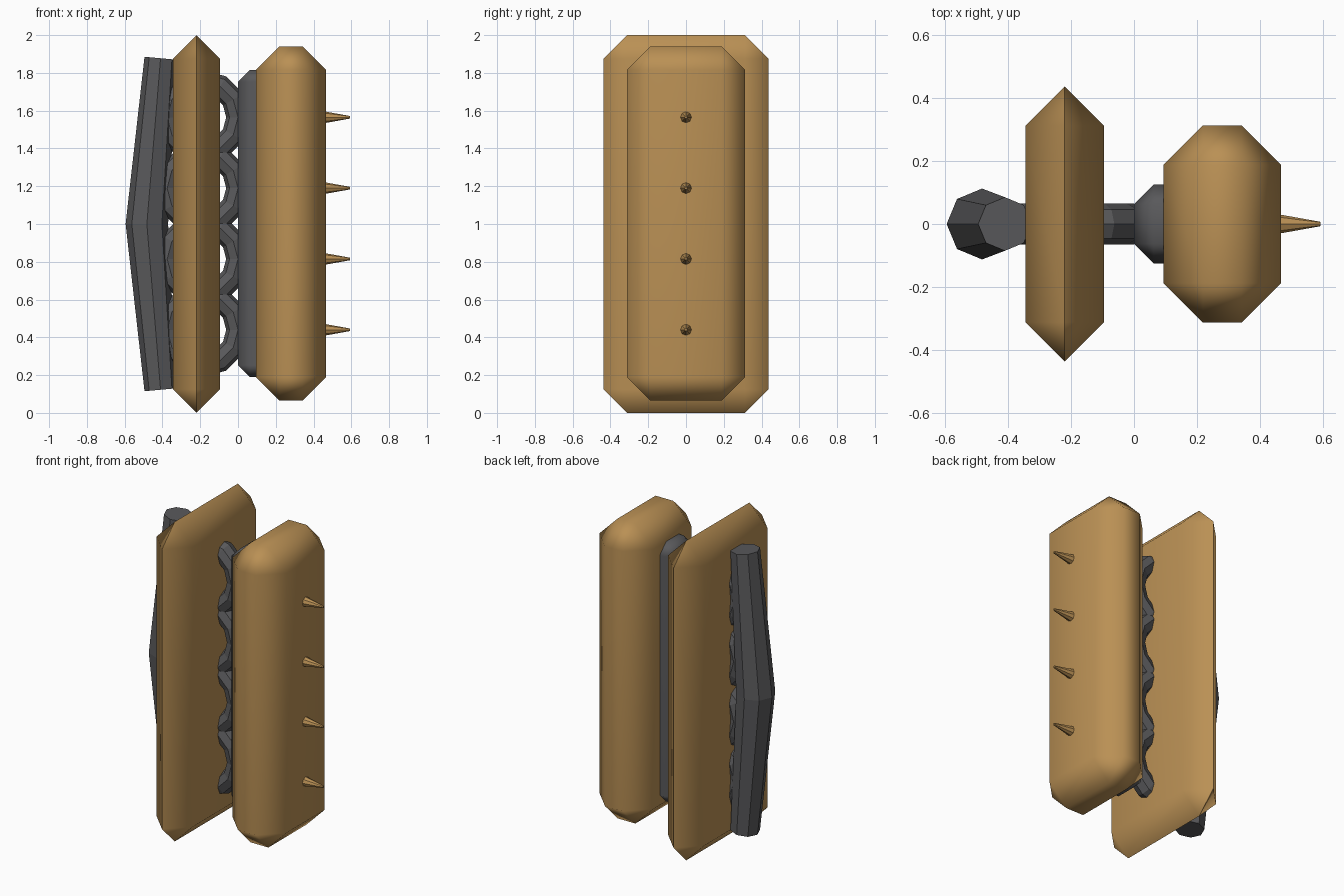
import bpy, bmesh
from math import radians, cos, sin, pi
from mathutils import Matrix

if "Cube" in bpy.data.objects:
    bpy.data.objects.remove(bpy.data.objects["Cube"])


def material(name, rgb):
    m = bpy.data.materials.new(name)
    m.diffuse_color = (*rgb, 1)
    m.use_nodes = True
    m.node_tree.nodes["Principled BSDF"].inputs["Base Color"].default_value = m.diffuse_color
    return m


WOOD = material("wood", (0.49, 0.28, 0.09))
METAL = material("dark_metal", (0.10, 0.10, 0.105))


def finish(bm, name, mat, smooth=None):
    bmesh.ops.recalc_face_normals(bm, faces=bm.faces)
    mesh = bpy.data.meshes.new(name)
    bm.to_mesh(mesh)
    bm.free()
    mesh.materials.append(mat)
    ob = bpy.data.objects.new(name, mesh)
    bpy.context.collection.objects.link(ob)
    if smooth:
        bpy.ops.object.select_all(action='DESELECT')
        ob.select_set(True)
        bpy.context.view_layer.objects.active = ob
        bpy.ops.object.shade_smooth_by_angle(angle=radians(smooth))
        ob.modifiers.new("flat_face_normals", 'WEIGHTED_NORMAL').keep_sharp = True
    return ob


def chamfered_slab(name, x0, x1, width, z0, z1, chamfer, mat):
    bm = bmesh.new()
    m = Matrix.Translation(((x0 + x1) / 2, 0, (z0 + z1) / 2)) @ Matrix.Diagonal((x1 - x0, width, z1 - z0, 1))
    bmesh.ops.create_cube(bm, size=1, matrix=m)
    bmesh.ops.bevel(bm, geom=bm.edges[:], offset=chamfer, offset_type='OFFSET',
                    segments=1, profile=0.5, affect='EDGES', clamp_overlap=True)
    bmesh.ops.remove_doubles(bm, verts=bm.verts, dist=0.001)
    return finish(bm, name, mat, 60)


def loft(bm, rings, closed=False):
    """Skin a list of equal-sized point rings, capping the ends when open."""
    loops = [[bm.verts.new(p) for p in ring] for ring in rings]
    n, k = len(loops[0]), len(loops)
    for i in range(k if closed else k - 1):
        a, b = loops[i], loops[(i + 1) % k]
        for j in range(n):
            bm.faces.new((a[j], a[(j + 1) % n], b[(j + 1) % n], b[j]))
    if not closed:
        bm.faces.new(loops[0])
        bm.faces.new(loops[-1])


# Wooden plates and the grey backing block between them
chamfered_slab("rear_plate", -0.345, -0.095, 0.874, 0, 2, 0.125, WOOD)
chamfered_slab("front_plate", 0.094, 0.467, 0.626, 0.065, 1.94, 0.125, WOOD)
chamfered_slab("backing_block", 0.0, 0.25, 0.25, 0.19, 1.815, 0.0625, METAL)

# Linking rings and spikes, four of each
for i in range(4):
    z = 0.44 + 0.375 * i
    bm = bmesh.new()
    sections = []
    for a in [2 * pi * s / 12 for s in range(12)]:
        section = []
        for b in [2 * pi * t / 8 for t in range(8)]:
            r = 0.1875 + 0.0625 * cos(b)
            section.append((-0.1875 + r * cos(a), 0.0645 * sin(b), z + r * sin(a)))
        sections.append(section)
    loft(bm, sections, closed=True)
    finish(bm, f"ring_{i + 1}", METAL)

    bm = bmesh.new()
    bmesh.ops.create_cone(bm, cap_ends=True, segments=8, radius1=0.033, radius2=0.007, depth=0.145,
                          matrix=Matrix.Translation((0.5195, 0, z)) @ Matrix.Rotation(pi / 2, 4, 'Y'))
    finish(bm, f"spike_{i + 1}", WOOD)

# Bent grip, thickest in the middle, with ends square to its axis
bm = bmesh.new()
grip = []
for x, z, r, tilt in ((-0.41, 0.1225, 0.085, 0.09), (-0.4825, 1.0, 0.1125, 0), (-0.41, 1.8775, 0.085, -0.09)):
    grip.append([(x + r * cos(a), r * sin(a), z + tilt * r * cos(a))
                 for a in [2 * pi * s / 8 for s in range(8)]])
loft(bm, grip)
finish(bm, "grip", METAL)
